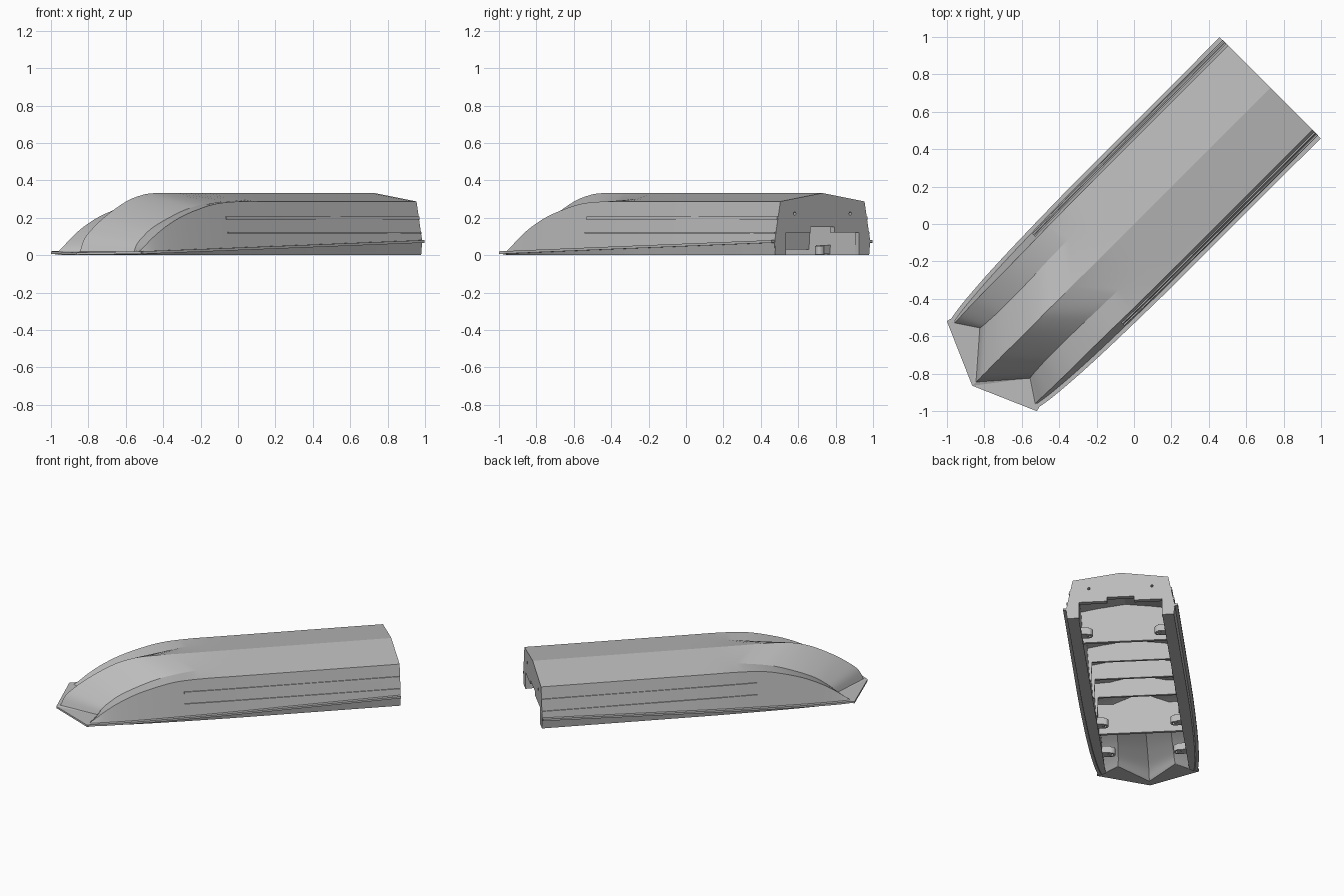
import bpy, bmesh, math
from mathutils import Vector, Matrix

if "Cube" in bpy.data.objects:
    bpy.data.objects.remove(bpy.data.objects["Cube"])

TURN = math.radians(45)
grey = bpy.data.materials.new("hull_grey")
grey.diffuse_color = (0.5, 0.5, 0.5, 1)
grey.use_nodes = True
grey.node_tree.nodes["Principled BSDF"].inputs["Base Color"].default_value = grey.diffuse_color


def make(name, verts, faces, mirror=True, smooth=False):
    """Mesh object in boat space (x along keel, y across), turned to its heading."""
    bm = bmesh.new()
    vs = [bm.verts.new(v) for v in verts]
    for f in faces:
        try:
            bm.faces.new([vs[i] for i in f])
        except ValueError:
            pass
    if mirror:
        geo = bmesh.ops.duplicate(bm, geom=bm.verts[:] + bm.edges[:] + bm.faces[:])["geom"]
        for v in geo:
            if isinstance(v, bmesh.types.BMVert):
                v.co.y = -v.co.y
    bmesh.ops.remove_doubles(bm, verts=bm.verts, dist=1e-4)
    bmesh.ops.recalc_face_normals(bm, faces=bm.faces)
    me = bpy.data.meshes.new(name)
    bm.to_mesh(me)
    bm.free()
    ob = bpy.data.objects.new(name, me)
    bpy.context.collection.objects.link(ob)
    me.materials.append(grey)
    ob.rotation_euler.z = TURN
    if smooth:
        bpy.ops.object.select_all(action='DESELECT')
        ob.select_set(True)
        bpy.context.view_layer.objects.active = ob
        bpy.ops.object.shade_smooth_by_angle(angle=math.radians(13))
    return ob


def plate(name, half, x0, x1):
    """Symmetric cross plate from half an outline of (y, z), keel point first."""
    outline = half + [(-y, z) for y, z in reversed(half) if y > 0]
    n = len(outline)
    verts = [(x, y, z) for x in (x0, x1) for y, z in outline]
    faces = [list(range(n)), list(range(n, 2 * n))]
    faces += [(i, (i + 1) % n, n + (i + 1) % n, n + i) for i in range(n)]
    return make(name, verts, faces, mirror=False)


def smooth_line(keys, steps=4):
    """Catmull-Rom through the keys; the last, straight run stays one segment."""
    p = [Vector(k) for k in keys]
    out = []
    for i in range(len(p) - 2):
        a, b, c, d = p[max(i - 1, 0)], p[i], p[i + 1], p[i + 2]
        for s in range(steps):
            t = s / steps
            out.append(0.5 * (2 * b + (c - a) * t + (2 * a - 5 * b + 4 * c - d) * t * t
                              + (3 * b - a - 3 * c + d) * t ** 3))
    return out + [p[-2], p[-1]]


# Hull guide lines, bow to stern: keel, hollow, chine and half beam at the sheer
keel = smooth_line([(-1.195, 0, .02), (-1.16, 0, .09), (-1.09, 0, .15), (-.99, 0, .215),
                    (-.85, 0, .285), (-.74, 0, .318), (-.62, 0, .332), (-.3, 0, .332),
                    (0, 0, .332), (1.03, 0, .332)])
hollow = smooth_line([(-.976, .19, .02), (-.95, .186, .06), (-.9, .183, .10), (-.83, .18, .145),
                      (-.72, .18, .193), (-.58, .183, .243), (-.44, .188, .274),
                      (-.25, .19, .296), (0, .19, .305), (1.03, .19, .305)])
chine = smooth_line([(-1.054, .306, .02), (-1.01, .306, .05), (-.95, .308, .095),
                     (-.86, .31, .15), (-.74, .311, .205), (-.6, .312, .248),
                     (-.46, .314, .277), (-.28, .317, .287), (0, .318, .287), (1.03, .318, .287)])
beam = [v.x for v in smooth_line([(b, 0, 0) for b in
        (.310, .318, .326, .334, .342, .348, .352, .356, .359, .360)])]


def sheer(x):
    return .02 + .06 * (x + 1.08) / 2.1


def inset(p, dx, dy, dz):
    return (min(p.x + dx, 1.03), max(p.y - dy, 0), max(p.z - dz, .003))


# Hull: outer skin, rub rail, gunwale and inner skin in one loft
rows = []
for k, w, c, b in zip(keel, hollow, chine, beam):
    x, z = c.x, sheer(c.x)
    lip = max(z - .014, .004)
    rx = x - .021 if x < -1.05 else x
    rail = b + (.030 if x < -1.05 else .022)
    ci = inset(c, .02, .022, .022)
    rows.append([k, w, c, (x, b, z), (rx, rail, z), (rx, rail, lip),
                 (x, b + .002, lip), (x, b - .005, 0), (ci[0], .278, 0), ci,
                 inset(w, .02, 0, .02), inset(k, .025, 0, .022)])
n = len(rows[0])
verts = [tuple(p) for r in rows for p in r]
faces = [(i * n + j, i * n + j + 1, (i + 1) * n + j + 1, (i + 1) * n + j)
         for i in range(len(rows) - 1) for j in range(n - 1)]
tip = len(verts)
verts += [(-1.223, 0, .014), (-1.223, 0, .002)]
# Bow plate above and below, its front edge, and the stern end of the shell
faces += [(tip, 0, 1), (tip, 1, 4), (1, 2, 4), (2, 3, 4), (tip, 4, 5, tip + 1),
          (tip + 1, 11, 10), (tip + 1, 10, 5), (10, 9, 5), (9, 8, 5), (5, 6, 7, 8)]
last = (len(rows) - 1) * n
faces += [(last + j, last + j + 1, last + n - 2 - j, last + n - 1 - j) for j in range(2)]
faces += [(last + 2, last + 3, last + 6, last + 7, last + 8, last + 9),
          (last + 3, last + 4, last + 5, last + 6)]
make("hull", verts, faces, smooth=True)

# Side strakes: two slim rails along each side
for name, z, h in (("upper_strake", .198, .008), ("lower_strake", .12, .005)):
    sv = []
    for c, b in zip(chine, beam):
        if c.x < -.45:
            continue
        for dz, out in ((-h, -.01), (-h, .007), (h, .007), (h, -.01)):
            t = (c.z - z - dz) / (c.z - sheer(c.x))
            sv.append((c.x, c.y + (b - c.y) * t + out, z + dz))
    m = len(sv) // 4
    sf = [(4 * i + j, 4 * i + (j + 1) % 4, 4 * i + 4 + (j + 1) % 4, 4 * i + 4 + j)
          for i in range(m - 1) for j in range(4)]
    make(name, sv, sf + [(0, 1, 2, 3), tuple(range(4 * m - 4, 4 * m))])

# Transom with a stepped opening and two drain holes
transom = plate("transom", [(0, .332), (.318, .287), (.36, .08), (.353, 0), (.276, 0),
                            (.276, .12), (.09, .12), (.09, .15)], 1.0, 1.032)
for side in (-1, 1):
    bpy.ops.mesh.primitive_cylinder_add(vertices=16, radius=.009, depth=.2)
    cutter = bpy.context.object
    cutter.name = "drain_cutter"
    cutter.matrix_world = (Matrix.Rotation(TURN, 4, 'Z') @ Matrix.Translation((1.016, side * .21, .222))
                           @ Matrix.Rotation(math.pi / 2, 4, 'Y'))
    cutter.hide_render = True
    cutter.hide_set(True)
    mod = transom.modifiers.new("drain", 'BOOLEAN')
    mod.object = cutter
    mod.solver = 'EXACT'

# Cross frames: deep bulkheads fore and aft, shallow ribs between
top = [(0, .318), (.3, .272)]
plate("aft_bulkhead", top + [(.3, .03)], .63, .65)
for x in (.16, -.07, -.31):
    plate("rib", top + [(.3, .02), (.27, .02), (.265, .16)], x - .008, x + .008)
plate("fore_bulkhead", [(0, .312), (.18, .235), (.3, .24), (.3, .01)], -.55, -.53)

# Mounting lugs: block on the inner wall with a round boss
for x, y in ((.78, .262), (-.42, .262), (-.80, .25)):
    box = [(x + a * .03, y + b * .03, .03 + c * .025)
           for a in (-1, 1) for b in (-1, 1) for c in (-1, 1)]
    make("lug_block", box, [(0, 1, 3, 2), (4, 5, 7, 6), (0, 1, 5, 4),
                            (2, 3, 7, 6), (0, 2, 6, 4), (1, 3, 7, 5)])
    ring = []
    for i in range(16):
        ca, sa = math.cos(i * math.pi / 8), math.sin(i * math.pi / 8)
        for r, z in ((.026, .05), (.026, .003), (.014, .003), (.014, .05)):
            ring.append((x + r * ca, y - .03 + r * sa, z))
    make("lug_boss", ring, [(4 * i + j, 4 * i + (j + 1) % 4, 4 * ((i + 1) % 16) + (j + 1) % 4,
                             4 * ((i + 1) % 16) + j) for i in range(16) for j in range(4)])
